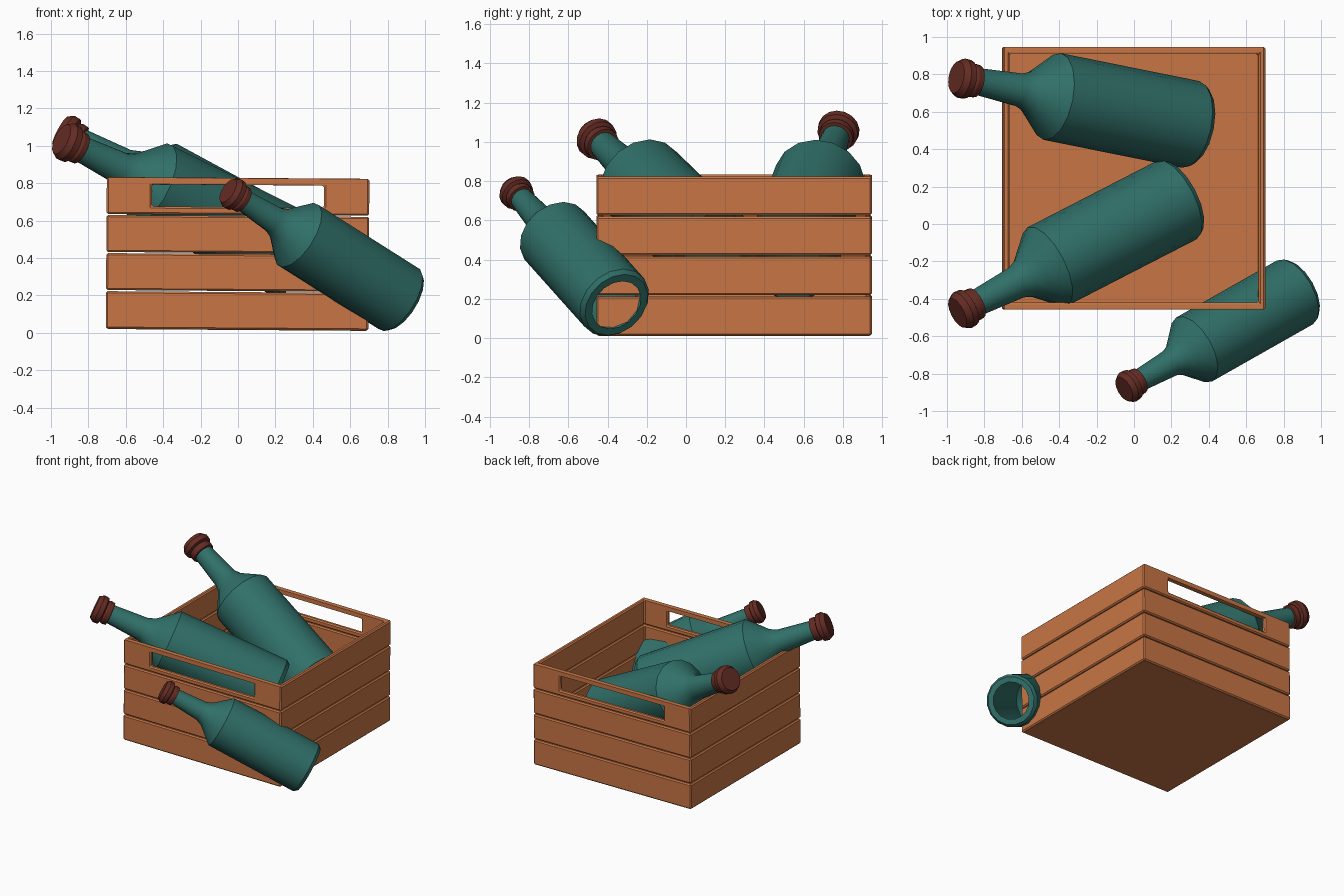
import bpy, bmesh, math
from mathutils import Matrix, Vector

if "Cube" in bpy.data.objects:
    bpy.data.objects.remove(bpy.data.objects["Cube"])


def material(name, rgb):
    m = bpy.data.materials.new(name)
    m.diffuse_color = (*rgb, 1)
    m.use_nodes = True
    m.node_tree.nodes["Principled BSDF"].inputs["Base Color"].default_value = m.diffuse_color
    return m


WOOD = material("wood", (0.58, 0.18, 0.06))
GLASS = material("green_glass", (0.03, 0.16, 0.14))
CAP = material("cap_red", (0.13, 0.025, 0.017))


def finish(name, bm, mat, matrix):
    mesh = bpy.data.meshes.new(name)
    bm.to_mesh(mesh)
    bm.free()
    obj = bpy.data.objects.new(name, mesh)
    bpy.context.collection.objects.link(obj)
    obj.matrix_world = matrix
    if mat:
        mesh.materials.append(mat)
    return obj


def bevel(obj, width):
    b = obj.modifiers.new("bevel", "BEVEL")
    b.width = width
    b.segments = 1
    b.limit_method = 'ANGLE'


# ---- Crate: local origin at the middle of its underside, very slightly tilted
CRATE = Matrix.Translation((-0.005, 0.245, 0.017)) @ Matrix.Rotation(math.radians(0.4), 4, 'Y')
HALF, WALL, PITCH, GAP = 0.702, 0.036, 0.2035, 0.006


def box(name, lo, hi, mat):
    bm = bmesh.new()
    lo, hi = Vector(lo), Vector(hi)
    bmesh.ops.create_cube(bm, size=1, matrix=Matrix.Translation((lo + hi) / 2)
                          @ Matrix.Diagonal((*(hi - lo), 1)))
    return finish(name, bm, mat, CRATE)


def slat_ring(name, z0, z1):
    """One course of four slats joined at the corners."""
    bm = bmesh.new()
    corners = [(-1, -1), (1, -1), (1, 1), (-1, 1)]
    section = [(HALF, z0), (HALF, z1), (HALF - WALL, z1), (HALF - WALL, z0)]
    loops = [[bm.verts.new((cx * h, cy * h, z)) for cx, cy in corners] for h, z in section]
    for k in range(4):
        a, b = loops[k], loops[(k + 1) % 4]
        for i in range(4):
            j = (i + 1) % 4
            bm.faces.new((a[i], a[j], b[j], b[i]))
    bmesh.ops.recalc_face_normals(bm, faces=bm.faces)
    return finish(name, bm, WOOD, CRATE)


# Cutter for the hand holes in the front and back top slats
cutter = box("handle_cutter", (-0.46, -1, 0.655), (0.46, 1, 0.773), None)
cutter.hide_render = True
cutter.display_type = 'WIRE'

for i in range(4):
    ring = slat_ring(f"slat_course_{i + 1}", i * PITCH + (GAP / 2 if i else 0),
                     (i + 1) * PITCH - GAP / 2)
    if i == 3:
        mod = ring.modifiers.new("hand_holes", "BOOLEAN")
        mod.object = cutter
        mod.solver = 'EXACT'
    bevel(ring, 0.009)

inner = HALF - 0.012
box("crate_floor", (-inner, -inner, -0.002), (inner, inner, 0.03), WOOD)


# ---- Bottles: profiles as (radius, height) along the bottle axis
BOTTLE_PROFILE = [(0.138, -0.012), (0.178, -0.012), (0.196, 0.012), (0.196, 0.72),
                  (0.128, 0.80), (0.092, 0.843), (0.074, 0.89), (0.057, 1.14)]
CAP_PROFILE = [(0.056, 1.105), (0.073, 1.108), (0.075, 1.135), (0.069, 1.147),
               (0.087, 1.155), (0.089, 1.185), (0.072, 1.212)]
SIDES = 16


def lathe(name, profile, mat, matrix, closed_top):
    bm = bmesh.new()
    rings = [[bm.verts.new((r * math.cos(2 * math.pi * i / SIDES),
                            r * math.sin(2 * math.pi * i / SIDES), z))
              for i in range(SIDES)] for r, z in profile]
    for a, b in zip(rings, rings[1:]):
        for i in range(SIDES):
            j = (i + 1) % SIDES
            bm.faces.new((a[i], a[j], b[j], b[i]))
    if closed_top:
        bm.faces.new(rings[-1])
    obj = finish(name, bm, mat, matrix)
    bpy.ops.object.select_all(action='DESELECT')
    obj.select_set(True)
    bpy.context.view_layer.objects.active = obj
    bpy.ops.object.shade_smooth_by_angle(angle=math.radians(30))


# Each bottle: base centre, centre of cap top
placements = {
    "back": ((0.315, 0.53, 0.395), (-0.95, 0.785, 1.08)),
    "middle": ((0.24, 0.134, 0.45), (-0.944, -0.475, 1.035)),
    "outside": ((0.87, -0.36, 0.175), (-0.053, -0.883, 0.76)),
}
for label, (base, top) in placements.items():
    axis = Vector(top) - Vector(base)
    scale = axis.length / 1.212
    pose = (Matrix.Translation(base) @ axis.to_track_quat('Z', 'Y').to_matrix().to_4x4()
            @ Matrix.Scale(scale, 4))
    lathe(f"{label}_bottle", BOTTLE_PROFILE, GLASS, pose, False)
    lathe(f"{label}_bottle_cap", CAP_PROFILE, CAP, pose, True)
